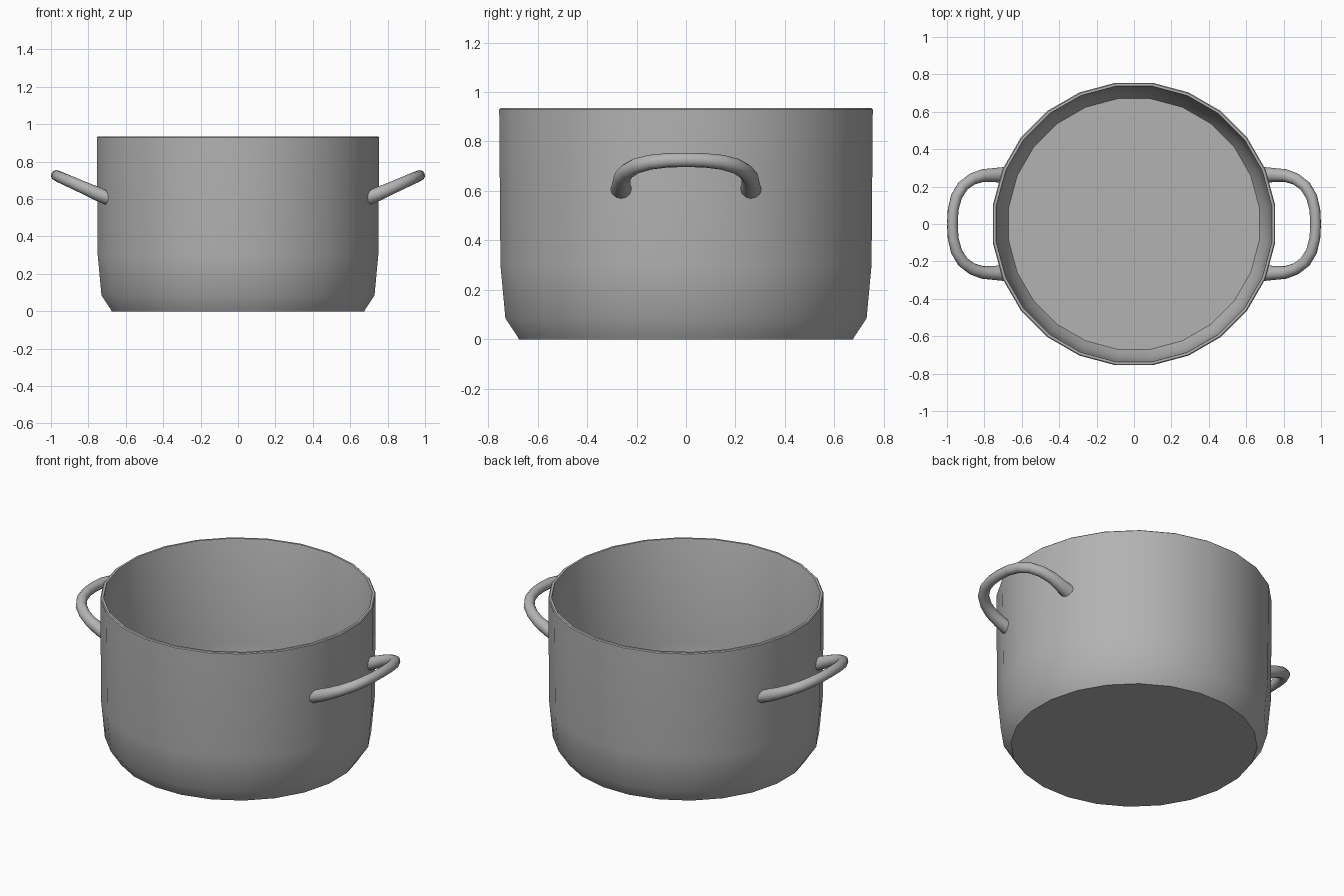
import bpy, bmesh, math
from mathutils import Vector

SIDES = 24
STEP = 2 * math.pi / SIDES
WALL = 0.755                      # distance from the axis to a flat of the wall

cube = bpy.data.objects.get("Cube")
if cube:
    bpy.data.objects.remove(cube, do_unlink=True)

steel = bpy.data.materials.new("grey_steel")
steel.use_nodes = True
grey = (0.45, 0.45, 0.45, 1)
steel.diffuse_color = grey
steel.node_tree.nodes["Principled BSDF"].inputs["Base Color"].default_value = grey


def finish(name, bm, angle):
    bmesh.ops.recalc_face_normals(bm, faces=bm.faces)
    mesh = bpy.data.meshes.new(name)
    bm.to_mesh(mesh)
    bm.free()
    mesh.materials.append(steel)
    obj = bpy.data.objects.new(name, mesh)
    bpy.context.collection.objects.link(obj)
    bpy.ops.object.select_all(action='DESELECT')
    obj.select_set(True)
    bpy.context.view_layer.objects.active = obj
    bpy.ops.object.shade_smooth_by_angle(angle=math.radians(angle))
    return obj


def loft(bm, rings):
    """Join rings of points with quads and cap both ends."""
    loops = [[bm.verts.new(p) for p in ring] for ring in rings]
    for a, b in zip(loops, loops[1:]):
        for i in range(len(a)):
            j = (i + 1) % len(a)
            bm.faces.new((a[i], a[j], b[j], b[i]))
    bm.faces.new(loops[0])
    bm.faces.new(loops[-1])


# Pot body: outside from base to rim, then back down the inside to the floor
profile = [(0.675, 0), (0.68, 0.01), (0.73, 0.085), (0.75, 0.3),
           (WALL, 0.93), (0.75, 0.935), (0.737, 0.935), (0.735, 0.93),
           (0.73, 0.3), (0.71, 0.1), (0.67, 0.03)]
scale = 1 / math.cos(STEP / 2)
bm = bmesh.new()
loft(bm, [[(r * scale * math.cos((i + 0.5) * STEP),
            r * scale * math.sin((i + 0.5) * STEP), z) for i in range(SIDES)]
          for r, z in profile])
finish("pot_body", bm, 40)

# Handles: a tilted rounded loop, thicker where it meets the wall
half = [(0.70, 0.262, 0.043), (0.75, 0.262, 0.037), (0.81, 0.259, 0.034),
        (0.865, 0.24, 0.032), (0.915, 0.203, 0.031), (0.95, 0.145, 0.03),
        (0.967, 0.075, 0.029), (0.971, 0, 0.029)]
path = half + [(x, -y, r) for x, y, r in reversed(half[:-1])]
TUBE = 12


def handle(name, side):
    points = [Vector((x, y, 0.605 + 0.445 * (x - 0.70))) for x, y, r in path]
    up = Vector((-0.445, 0, 1)).normalized()
    rings = []
    for k, p in enumerate(points):
        tangent = points[min(k + 1, len(points) - 1)] - points[max(k - 1, 0)]
        across = tangent.cross(up).normalized()
        ring = []
        for i in range(TUBE):
            a = 2 * math.pi * i / TUBE
            v = p + path[k][2] * (across * math.cos(a) + up * math.sin(a))
            if k in (0, len(points) - 1):     # bed the root inside the wall
                v.x = (WALL - abs(v.y) * math.sin(STEP)) / math.cos(STEP) - 0.012
            ring.append((side * v.x, v.y, v.z))
        rings.append(ring)
    bm = bmesh.new()
    loft(bm, rings)
    finish(name, bm, 50)


handle("left_handle", 1)
handle("right_handle", -1)
